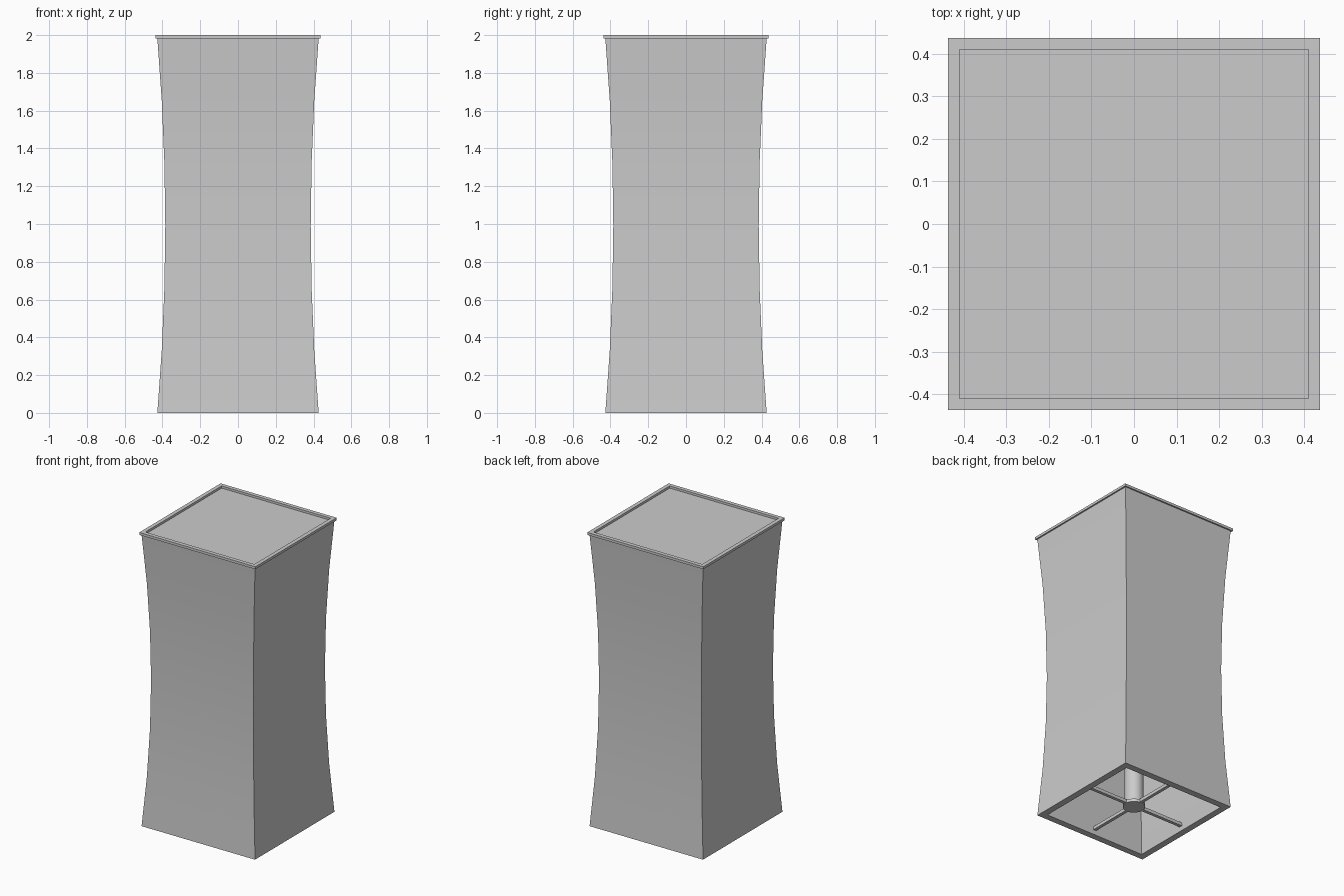
import bpy, bmesh, math

old = bpy.data.objects.get("Cube")
if old:
    bpy.data.objects.remove(old, do_unlink=True)

grey = bpy.data.materials.new("light_grey")
grey.use_nodes = True
colour = (0.6, 0.6, 0.6, 1)
grey.diffuse_color = colour
grey.node_tree.nodes["Principled BSDF"].inputs["Base Color"].default_value = colour

LID_Z = 1.983
WALL = 0.045


def finish(obj, name, smooth=False):
    obj.name = name
    obj.data.materials.clear()
    obj.data.materials.append(grey)
    if smooth:
        bpy.ops.object.select_all(action='DESELECT')
        obj.select_set(True)
        bpy.context.view_layer.objects.active = obj
        bpy.ops.object.shade_smooth_by_angle(angle=math.radians(30))
    return obj


def square_loft(name, rings, closed=False, smooth=False):
    """Stack square rings given as (half width, height)."""
    bm = bmesh.new()
    loops = [[bm.verts.new((sx * h, sy * h, z))
              for sx, sy in ((-1, -1), (1, -1), (1, 1), (-1, 1))] for h, z in rings]
    pairs = list(zip(loops, loops[1:]))
    if closed:
        pairs.append((loops[-1], loops[0]))
    else:
        bm.faces.new(loops[0])
        bm.faces.new(loops[-1])
    for a, b in pairs:
        for i in range(4):
            j = (i + 1) % 4
            bm.faces.new((a[i], a[j], b[j], b[i]))
    bmesh.ops.recalc_face_normals(bm, faces=bm.faces)
    mesh = bpy.data.meshes.new(name)
    bm.to_mesh(mesh)
    bm.free()
    obj = bpy.data.objects.new(name, mesh)
    bpy.context.collection.objects.link(obj)
    return finish(obj, name, smooth)


def cylinder(name, radius, z0, z1):
    bpy.ops.mesh.primitive_cylinder_add(vertices=32, radius=radius, depth=z1 - z0,
                                        location=(0, 0, (z0 + z1) / 2))
    return finish(bpy.context.object, name, True)


# Waisted hollow body, open underneath
steps = 6
outer = []
for i in range(steps + 1):
    t = 2 * i / steps - 1
    outer.append((0.385 + 0.042 * t * t, LID_Z * i / steps))
inner = [(h - WALL, z) for h, z in reversed(outer)]
square_loft("body_shell", outer + inner, closed=True, smooth=True)

# Lid with a raised rim around a sunken panel
square_loft("lid_tray", [(0.437, LID_Z), (0.437, 2.0), (0.41, 2.0), (0.41, LID_Z + 0.002)])

# Central post with its foot disc
cylinder("center_post", 0.06, 0.05, LID_Z)
cylinder("post_foot", 0.07, 0.03, 0.05)

# Four support arms from the post to the walls
for i, side in enumerate(("left", "back", "right", "front")):
    angle = i * math.pi / 2
    bpy.ops.mesh.primitive_cube_add(
        size=1, location=(0.22 * math.cos(angle), 0.22 * math.sin(angle), 0.042),
        rotation=(0, 0, angle))
    arm = bpy.context.object
    arm.scale = (0.34, 0.022, 0.022)
    finish(arm, side + "_support_arm")
